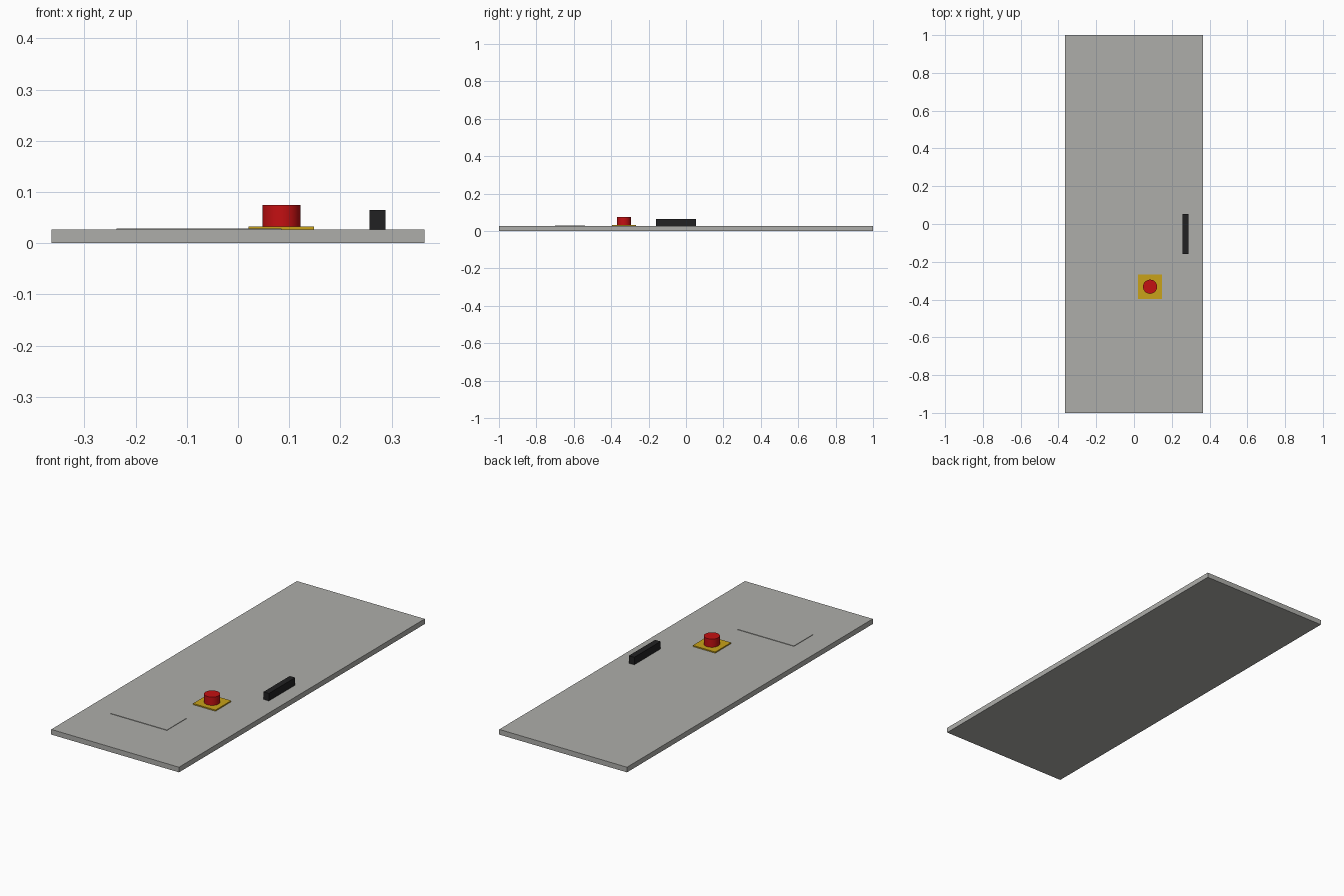
import bpy, math

if "Cube" in bpy.data.objects:
    bpy.data.objects.remove(bpy.data.objects["Cube"])

def material(name, rgb):
    m = bpy.data.materials.new(name)
    m.diffuse_color = (*rgb, 1.0)
    m.use_nodes = True
    m.node_tree.nodes["Principled BSDF"].inputs["Base Color"].default_value = m.diffuse_color
    return m

grey = material("panel grey", (0.42, 0.42, 0.40))
yellow = material("warning yellow", (0.58, 0.36, 0.01))
red = material("button red", (0.55, 0.005, 0.006))
black = material("handle black", (0.015, 0.015, 0.016))

def box(name, lo, hi, mat):
    """Axis-aligned box between two corners."""
    bpy.ops.mesh.primitive_cube_add(size=1, location=[(a + b) / 2 for a, b in zip(lo, hi)])
    o = bpy.context.object
    o.name = name
    o.scale = [b - a for a, b in zip(lo, hi)]
    bpy.ops.object.transform_apply(location=False, rotation=False, scale=True)
    o.data.materials.append(mat)
    return o

TOP = 0.0265  # upper face of the panel

# Door panel and thin label plate
box("panel", (-0.364, -1, 0), (0.364, 1, TOP), grey)
box("label_plate", (-0.237, -0.70, TOP - 0.002), (0.085, -0.54, 0.029), grey)

# Side handle
box("handle", (0.257, -0.16, TOP - 0.002), (0.288, 0.054, 0.065), black)

# Emergency button on its square yellow base
box("button_base", (0.021, -0.396, TOP - 0.002), (0.149, -0.268, 0.0325), yellow)
bottom, top = 0.030, 0.075
bpy.ops.mesh.primitive_cylinder_add(vertices=24, radius=0.0375, depth=top - bottom,
                                    location=(0.085, -0.332, (bottom + top) / 2))
button = bpy.context.object
button.name = "button"
button.data.materials.append(red)
bpy.ops.object.shade_smooth_by_angle(angle=math.radians(40))
